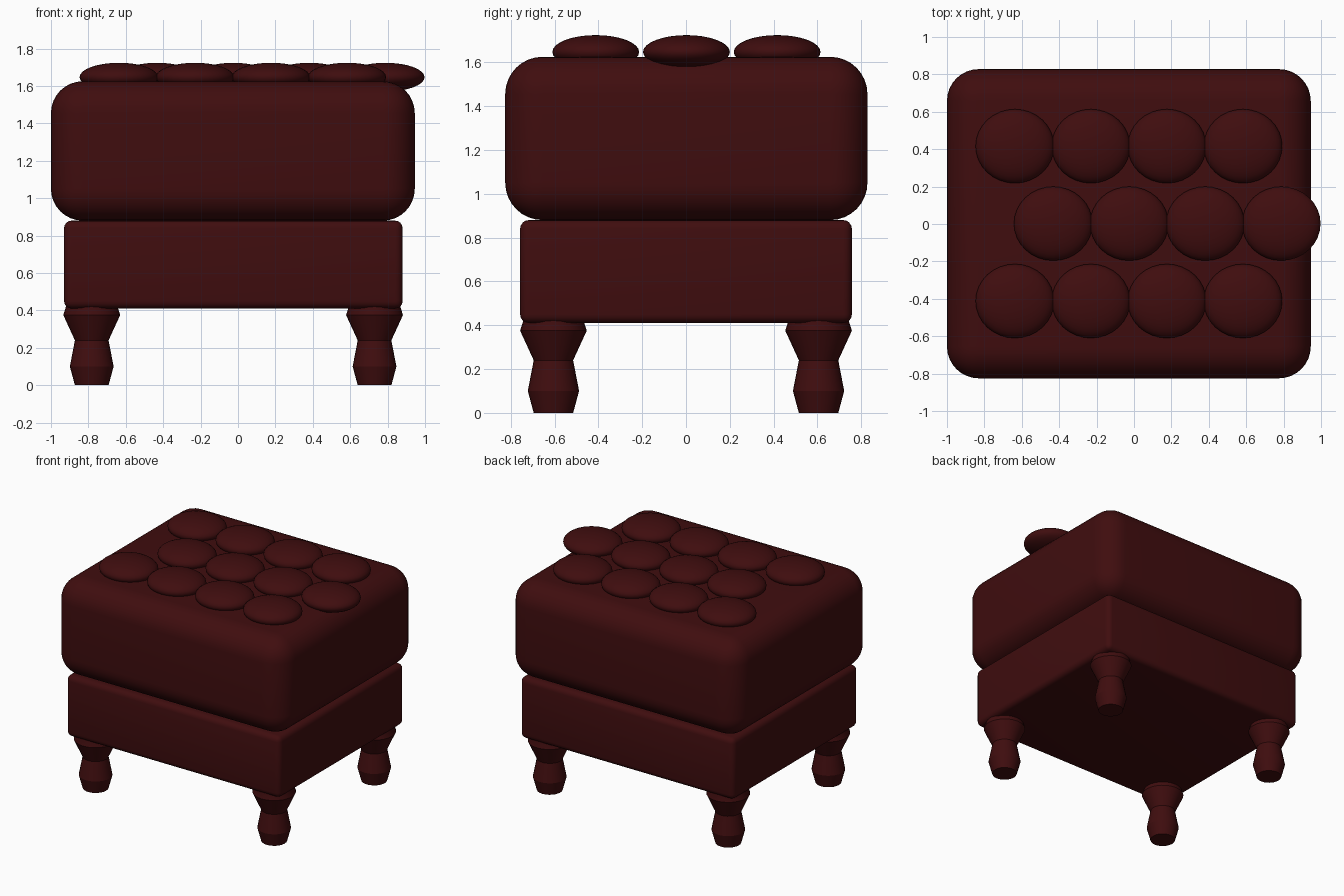
import bpy, bmesh, math
from mathutils import Matrix, Vector

cube = bpy.data.objects.get("Cube")
if cube:
    bpy.data.objects.remove(cube, do_unlink=True)

# Single dark red leather colour
leather = bpy.data.materials.new("dark_red_leather")
leather.use_nodes = True
colour = (0.05, 0.004, 0.0045, 1)
leather.diffuse_color = colour
leather.node_tree.nodes["Principled BSDF"].inputs["Base Color"].default_value = colour


def add_object(name, bm, angle):
    mesh = bpy.data.meshes.new(name)
    bmesh.ops.recalc_face_normals(bm, faces=bm.faces)
    bm.to_mesh(mesh)
    bm.free()
    mesh.materials.append(leather)
    obj = bpy.data.objects.new(name, mesh)
    bpy.context.collection.objects.link(obj)
    bpy.ops.object.select_all(action="DESELECT")
    obj.select_set(True)
    bpy.context.view_layer.objects.active = obj
    bpy.ops.object.shade_smooth_by_angle(angle=math.radians(angle))
    return obj


def rounded_box(name, low, high, radius, segments):
    low, high = Vector(low), Vector(high)
    bm = bmesh.new()
    place = Matrix.Translation((low + high) / 2) @ Matrix.Diagonal((*(high - low), 1))
    bmesh.ops.create_cube(bm, size=1, matrix=place)
    bmesh.ops.bevel(bm, geom=bm.edges[:], offset=radius, segments=segments,
                    profile=0.5, affect="EDGES")
    return add_object(name, bm, 40)


def turned_leg(name, x, y, profile, sides=24):
    bm = bmesh.new()
    rings = []
    for r, z in profile:
        rings.append([bm.verts.new((x + r * math.cos(a), y + r * math.sin(a), z))
                      for a in (math.tau * i / sides for i in range(sides))])
    for a, b in zip(rings, rings[1:]):
        for i in range(sides):
            j = (i + 1) % sides
            bm.faces.new((a[i], a[j], b[j], b[i]))
    bm.faces.new(rings[0])
    bm.faces.new(rings[-1])
    return add_object(name, bm, 25)


def tuft(name, x, y):
    bm = bmesh.new()
    place = Matrix.Translation((x, y, 1.647)) @ Matrix.Diagonal((0.21, 0.198, 0.077, 1))
    bmesh.ops.create_uvsphere(bm, u_segments=32, v_segments=16, radius=1, matrix=place)
    return add_object(name, bm, 60)


# Padded seat and the upholstered box under it
rounded_box("seat_cushion", (-1, -0.825, 0.88), (0.945, 0.828, 1.625), 0.17, 8)
rounded_box("base_box", (-0.93, -0.757, 0.41), (0.88, 0.757, 0.88), 0.04, 4)

# Four turned legs
leg_profile = [(0.09, 0), (0.117, 0.10), (0.09, 0.24), (0.152, 0.375),
               (0.138, 0.42), (0.138, 0.46)]
for side, x in (("right", -0.782), ("left", 0.73)):
    for end, y in (("front", -0.605), ("back", 0.605)):
        turned_leg(f"{end}_{side}_leg", x, y, leg_profile)

# Three staggered rows of tufts
for row, (start, y) in enumerate([(-0.637, -0.412), (-0.432, 0.002), (-0.637, 0.416)]):
    for i in range(4):
        tuft(f"tuft_{row + 1}_{i + 1}", start + 0.4065 * i, y)
